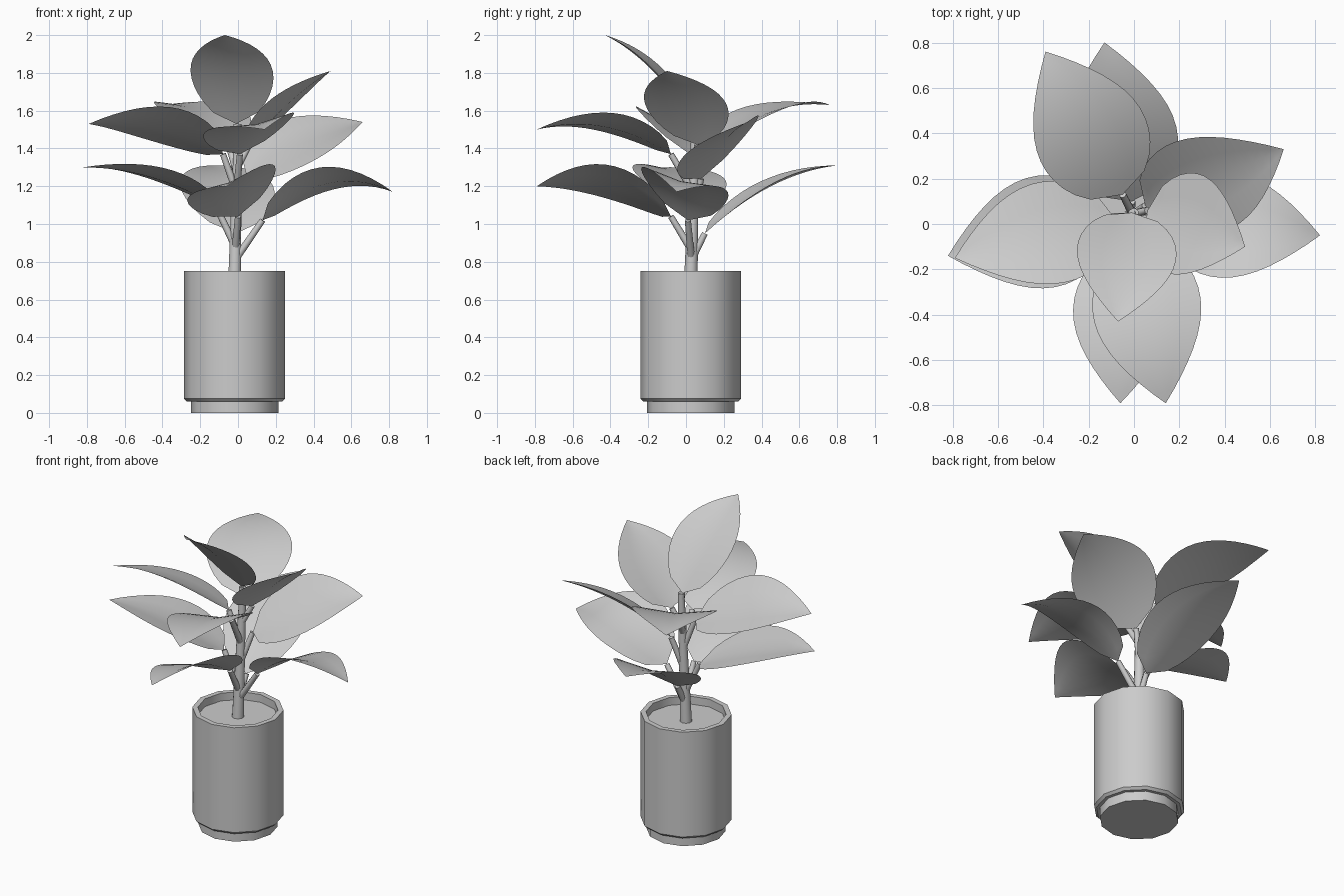
import bpy, bmesh, math
from mathutils import Vector, Matrix

cube = bpy.data.objects.get("Cube")
if cube:
    bpy.data.objects.remove(cube, do_unlink=True)

GREY = (0.6, 0.6, 0.6, 1)
mat = bpy.data.materials.new("plain grey")
mat.use_nodes = True
mat.diffuse_color = GREY
mat.node_tree.nodes["Principled BSDF"].inputs["Base Color"].default_value = GREY
UP = Vector((0, 0, 1))
AXIS = Vector((-0.018, 0.025, 0))


def finish(bm, name, angle):
    mesh = bpy.data.meshes.new(name)
    bm.to_mesh(mesh)
    bm.free()
    obj = bpy.data.objects.new(name, mesh)
    bpy.context.collection.objects.link(obj)
    mesh.materials.append(mat)
    bpy.ops.object.select_all(action="DESELECT")
    obj.select_set(True)
    bpy.context.view_layer.objects.active = obj
    bpy.ops.object.shade_smooth_by_angle(angle=math.radians(angle))
    return obj


def lathe(name, profile, sides):
    bm = bmesh.new()
    verts = [bm.verts.new((r, 0, z)) for r, z in profile]
    edges = [bm.edges.new(pair) for pair in zip(verts, verts[1:])]
    bmesh.ops.spin(bm, geom=verts + edges, cent=(0, 0, 0), axis=UP,
                   angle=math.tau, steps=sides, use_duplicate=False)
    bmesh.ops.remove_doubles(bm, verts=bm.verts, dist=0.0005)
    bmesh.ops.recalc_face_normals(bm, faces=bm.faces)
    bmesh.ops.translate(bm, verts=bm.verts, vec=AXIS)
    return finish(bm, name, 35)


def stalk(name, start, end, r1, r2, sides=8):
    direction = end - start
    bm = bmesh.new()
    bmesh.ops.create_cone(bm, cap_ends=True, segments=sides, radius1=r1,
                          radius2=r2, depth=direction.length)
    turn = UP.rotation_difference(direction).to_matrix().to_4x4()
    bm.transform(Matrix.Translation((start + end) / 2) @ turn)
    return finish(bm, name, 50)


def leaf(name, base, tip, arch, roll, width, rows=14, fold=0.12):
    """Ovate blade, arched along its length and folded along the midrib."""
    axis = (tip - base).normalized()
    side = Matrix.Rotation(math.radians(roll), 3, axis) @ UP.cross(axis).normalized()
    normal = axis.cross(side)
    bm = bmesh.new()
    grid = []
    for i in range(rows + 1):
        t = i / rows
        half = width / 2 * max(0, math.sin(math.pi * t ** 0.76)) ** (0.68 + 0.25 * t)
        mid = base.lerp(tip, t) + UP * arch * 4 * t * (1 - t)
        grid.append([bm.verts.new(mid + side * half * s + normal * half * fold * abs(s))
                     for s in (-1, -0.5, 0, 0.5, 1)])
    for a, b in zip(grid, grid[1:]):
        for k in range(4):
            bm.faces.new((a[k], b[k], b[k + 1], a[k + 1]))
    bmesh.ops.remove_doubles(bm, verts=bm.verts, dist=0.0005)
    bmesh.ops.recalc_face_normals(bm, faces=bm.faces)
    if sum(f.normal.z for f in bm.faces) < 0:
        bmesh.ops.reverse_faces(bm, faces=bm.faces)
    return finish(bm, name, 40)


# Pot with recessed foot, rim and soil
lathe("pot", [(0, 0), (0.232, 0), (0.232, 0.06), (0.252, 0.06), (0.267, 0.075),
              (0.267, 0.75), (0.235, 0.75), (0.235, 0.68)], 12)
lathe("soil", [(0.235, 0.7), (0, 0.7)], 12)

# Main stem
foot, top = AXIS + UP * 0.69, Vector((0.0, 0.05, 1.53))
stalk("main_stem", foot, top, 0.036, 0.02, 10)

# Leaves: name, base, tip, arch, roll, width, stalk drop
LEAVES = [
    ("crown_leaf", (-0.01, 0.05, 1.53), (-0.07, -0.43, 2.0), 0.06, 0, 0.44, 0.04),
    ("upper_left_leaf", (0.06, 0.06, 1.42), (0.49, -0.1, 1.81), 0.03, 0, 0.46, 0.12),
    ("upper_back_leaf", (-0.05, 0.13, 1.42), (-0.39, 0.76, 1.63), 0.07, 0, 0.5, 0.15),
    ("upper_front_leaf", (0.01, -0.08, 1.37), (0.14, -0.79, 1.5), 0.08, 11, 0.49, 0.2),
    ("upper_right_leaf", (-0.08, 0.02, 1.37), (-0.79, -0.15, 1.53), 0.06, 21, 0.49, 0.2),
    ("middle_left_leaf", (0.05, 0.08, 1.24), (0.66, 0.33, 1.54), 0.05, 24, 0.49, 0.2),
    ("lower_front_leaf", (0.0, -0.08, 1.04), (-0.06, -0.79, 1.2), 0.08, 22, 0.5, 0.18),
    ("lower_right_leaf", (-0.12, 0.03, 1.1), (-0.82, -0.14, 1.3), 0.05, 5, 0.5, 0.22),
    ("lower_left_leaf", (0.13, 0.01, 1.02), (0.82, -0.05, 1.17), 0.12, -15, 0.48, 0.21),
    ("lower_back_leaf", (-0.01, 0.1, 0.95), (-0.13, 0.8, 1.31), 0.07, 0, 0.5, 0.14),
]
for name, base, tip, arch, roll, width, drop in LEAVES:
    base, tip = Vector(base), Vector(tip)
    leaf(name, base, tip, arch, roll, width)
    joint = foot.lerp(top, (base.z - drop - foot.z) / (top.z - foot.z))
    stalk(name.replace("leaf", "stalk"), joint, base, 0.02, 0.016)
